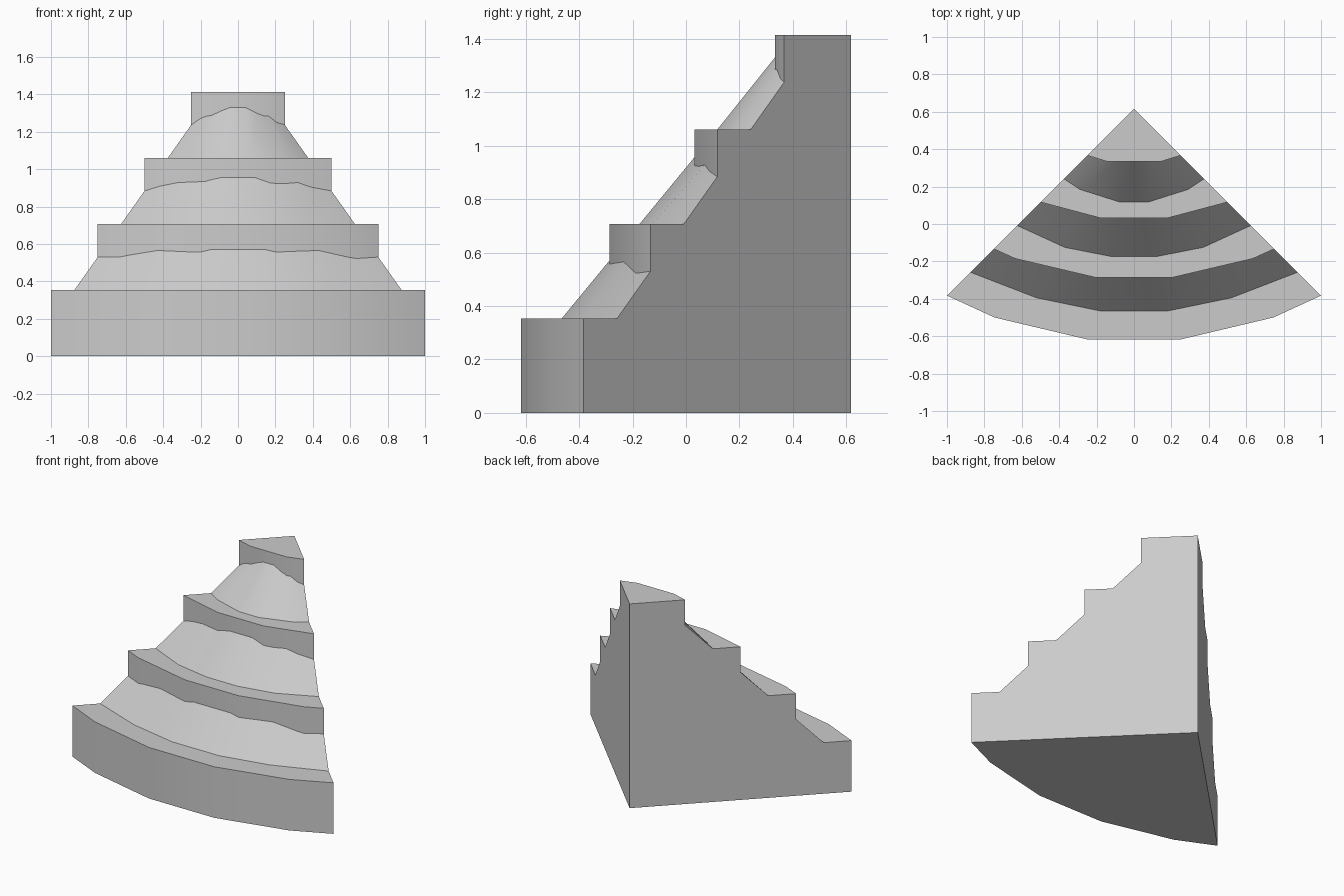
import bpy, bmesh
from math import radians
from mathutils import Vector

if "Cube" in bpy.data.objects:
    bpy.data.objects.remove(bpy.data.objects["Cube"])

APEX = (0.0, 0.617)
STEP = 1.414 / 4


def outline(half):
    """Mirror the right half of a front curve and close it at the back corner."""
    left = [(-x, y) for x, y in half]
    return left + list(reversed(half)) + [APEX]


def loft(name, low, high, z0, z1):
    """Solid between two outlines with matching point counts."""
    bm = bmesh.new()
    a = [bm.verts.new((x, y, z0)) for x, y in low]
    b = [bm.verts.new((x, y, z1)) for x, y in high]
    n = len(a)
    bm.faces.new(a[::-1])
    bm.faces.new(b)
    for i in range(n):
        j = (i + 1) % n
        bm.faces.new((a[i], a[j], b[j], b[i]))
    bmesh.ops.recalc_face_normals(bm, faces=bm.faces)
    mesh = bpy.data.meshes.new(name)
    bm.to_mesh(mesh)
    bm.free()
    obj = bpy.data.objects.new(name, mesh)
    bpy.context.collection.objects.link(obj)
    bpy.ops.object.select_all(action='DESELECT')
    obj.select_set(True)
    bpy.context.view_layer.objects.active = obj
    bpy.ops.object.shade_smooth_by_angle(angle=radians(30))
    return obj


# Stacked tiers, front curve from the side corner towards the middle
tiers = [
    [(1.0, -0.383), (0.745, -0.50), (0.25, -0.617)],
    [(0.75, -0.133), (0.635, -0.185), (0.205, -0.286)],
    [(0.5, 0.117), (0.175, 0.031)],
    [(0.25, 0.367), (0.14, 0.333)],
]
for i, half in enumerate(tiers):
    o = outline(half)
    loft(f"tier_{i + 1}", o, o, i * STEP, (i + 1) * STEP)

# Sloped banks running from each tread up into the wall behind
banks = [
    [(0.875, -0.258), (0.52, -0.395), (0.18, -0.465)],
    [(0.625, -0.008), (0.37, -0.125), (0.12, -0.174)],
    [(0.375, 0.242), (0.29, 0.185), (0.075, 0.117)],
    [(0.125, 0.492), (0.09, 0.43), (0.03, 0.40)],
]
T = 0.9  # stop just below the next tread
for i in range(3):
    top = [tuple(Vector(p).lerp(Vector(q), T)) for p, q in zip(banks[i], banks[i + 1])]
    z = (i + 1) * STEP
    loft(f"bank_{i + 1}", outline(banks[i]), outline(top), z, z + STEP * T)
